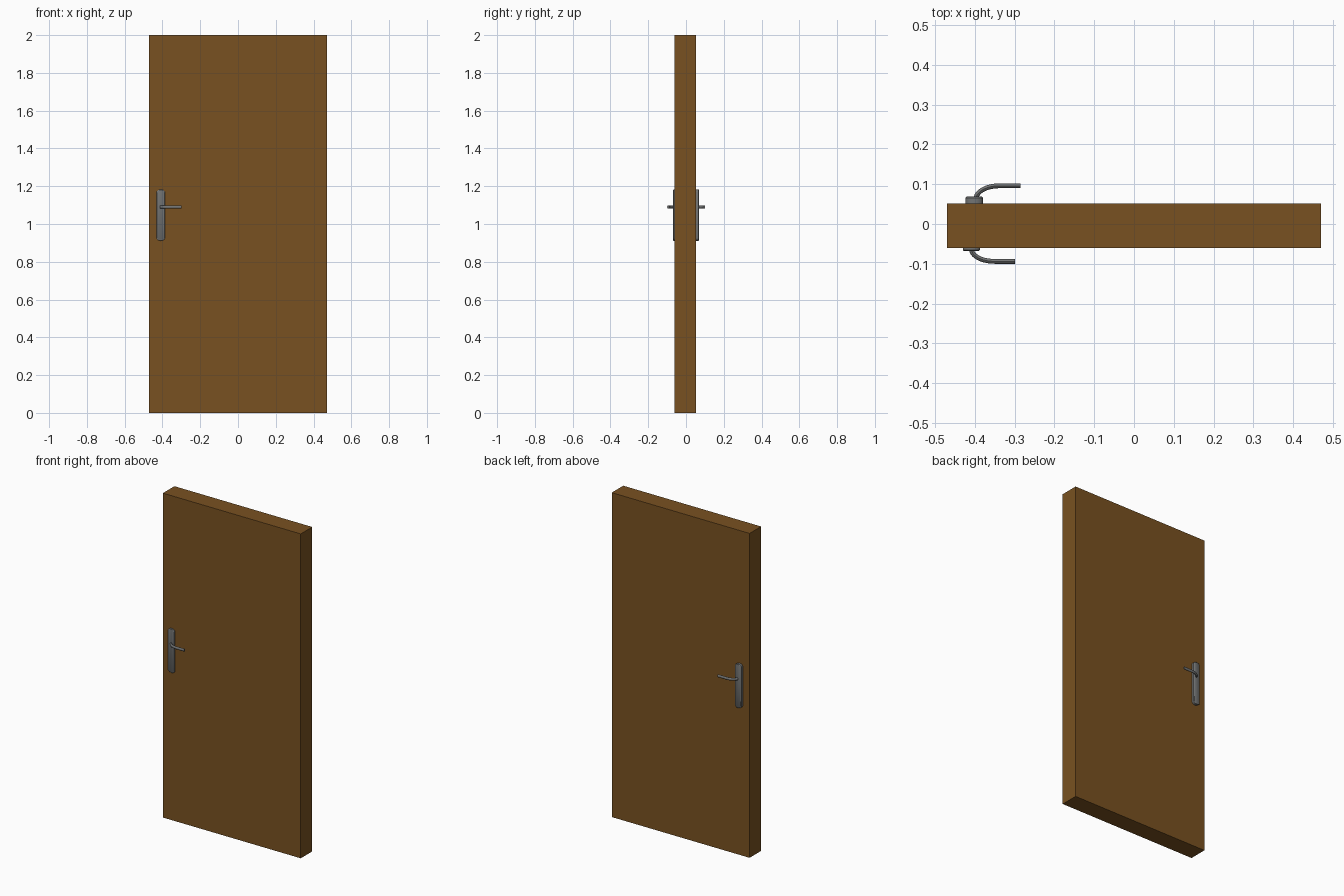
import bpy, bmesh, math
from mathutils import Vector

if "Cube" in bpy.data.objects:
    bpy.data.objects.remove(bpy.data.objects["Cube"])


def material(name, rgb):
    m = bpy.data.materials.new(name)
    m.diffuse_color = (*rgb, 1)
    m.use_nodes = True
    m.node_tree.nodes["Principled BSDF"].inputs["Base Color"].default_value = m.diffuse_color
    return m


WOOD = material("brown wood", (0.19, 0.083, 0.015))
METAL = material("grey metal", (0.17, 0.175, 0.175))


def finish(name, bm, mat, smooth=False):
    bmesh.ops.recalc_face_normals(bm, faces=bm.faces)
    me = bpy.data.meshes.new(name)
    bm.to_mesh(me)
    bm.free()
    me.materials.append(mat)
    ob = bpy.data.objects.new(name, me)
    bpy.context.collection.objects.link(ob)
    if smooth:
        bpy.context.view_layer.objects.active = ob
        ob.select_set(True)
        bpy.ops.object.shade_smooth_by_angle(angle=math.radians(40))
        ob.select_set(False)
    return ob


def plate(name, cx, y0, y1, z0=0.911, z1=1.183, w=0.0435):
    """Upright back plate with rounded ends and a softened outer rim."""
    r, n = w / 2, 8
    h = 0.014  # height of the shallow rounded ends
    outline = [(r * math.cos(math.pi * i / n), z1 - h + h * math.sin(math.pi * i / n)) for i in range(n + 1)]
    outline += [(-r * math.cos(math.pi * i / n), z0 + h - h * math.sin(math.pi * i / n)) for i in range(n + 1)]
    zc, half = (z0 + z1) / 2, (z1 - z0) / 2
    e = 0.003
    rings = []
    bm = bmesh.new()
    y_rim = y1 - math.copysign(e, y1)
    for y, inset in ((y0, 0), (y_rim, 0), (y1, e)):
        rings.append([bm.verts.new((cx + x * (1 - inset / r), y, zc + (z - zc) * (1 - inset / half)))
                      for x, z in outline])
    m = len(outline)
    for a, b in zip(rings, rings[1:]):
        for i in range(m):
            bm.faces.new((a[i], a[(i + 1) % m], b[(i + 1) % m], b[i]))
    bm.faces.new(rings[0])
    bm.faces.new(rings[-1])
    return finish(name, bm, METAL, True)


def lever(name, x0, x1, y0, y1, z=1.09, ry=0.006, rz=0.0085):
    """Oval bar leaving the plate, bending a quarter turn and running sideways."""
    bend, n, sides = 0.058, 10, 12
    path = []
    for i in range(n + 1):
        a = math.pi / 2 * i / n
        path.append((x0 + bend * (1 - math.cos(a)), y0 + (y1 - y0) * math.sin(a)))
    path.append((x1, y1))
    bm = bmesh.new()
    rings = []
    for i, (x, y) in enumerate(path):
        p, q = path[max(i - 1, 0)], path[min(i + 1, len(path) - 1)]
        t = Vector((q[0] - p[0], q[1] - p[1])).normalized()
        if i == len(path) - 2:
            t = Vector((1, 0))
        rings.append([bm.verts.new((x - t.y * ry * math.cos(k), y + t.x * ry * math.cos(k), z + rz * math.sin(k)))
                      for k in (2 * math.pi * j / sides for j in range(sides))])
    for a, b in zip(rings, rings[1:]):
        for j in range(sides):
            bm.faces.new((a[j], a[(j + 1) % sides], b[(j + 1) % sides], b[j]))
    bm.faces.new(rings[0])
    bm.faces.new(rings[-1])
    return finish(name, bm, METAL, True)


# Door slab
bm = bmesh.new()
bmesh.ops.create_cube(bm, size=1)
for v in bm.verts:
    v.co = (v.co.x * 0.94, v.co.y * 0.112 - 0.004, v.co.z * 2 + 1)
finish("door_slab", bm, WOOD)

# Handles: the back set sits slightly prouder and further in
plate("front_plate", -0.409, -0.058, -0.068)
lever("front_lever", -0.409, -0.299, -0.063, -0.094)
plate("back_plate", -0.402, 0.050, 0.069)
lever("back_lever", -0.398, -0.285, 0.062, 0.096)
